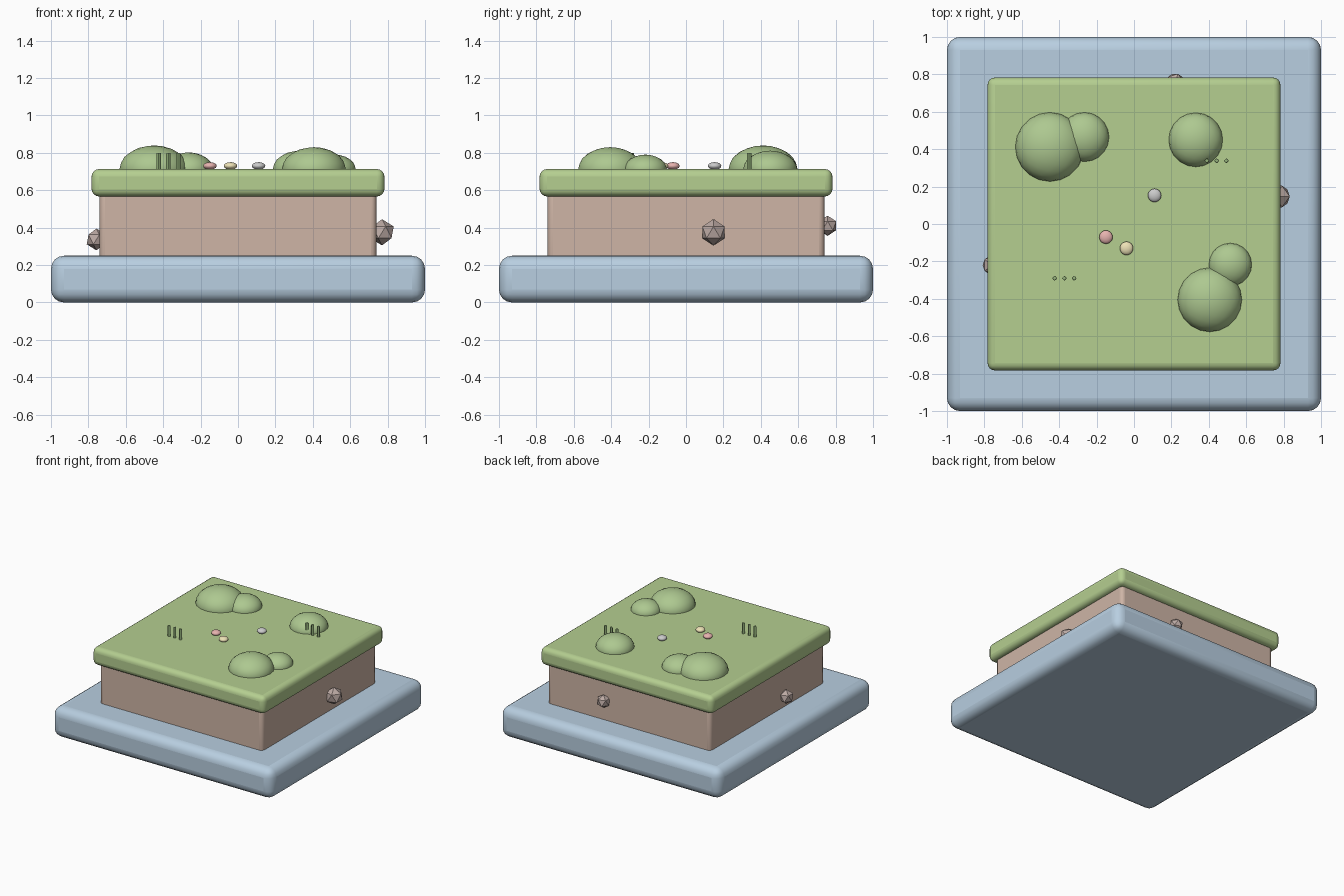
import bpy

if "Cube" in bpy.data.objects:
    bpy.data.objects.remove(bpy.data.objects["Cube"])


def finish(ob, name, mat, smooth=None):
    ob.name = name
    ob.data.materials.append(mat)
    if smooth is not None:
        bpy.ops.object.shade_smooth_by_angle(angle=smooth)
    return ob


def material(name, r, g, b):
    m = bpy.data.materials.new(name)
    m.diffuse_color = (r, g, b, 1)
    m.use_nodes = True
    m.node_tree.nodes["Principled BSDF"].inputs["Base Color"].default_value = m.diffuse_color
    return m


def slab(name, half, z0, z1, bevel, mat):
    bpy.ops.mesh.primitive_cube_add(size=1, location=(0, 0, (z0 + z1) / 2))
    ob = bpy.context.object
    ob.scale = (2 * half, 2 * half, z1 - z0)
    bpy.ops.object.transform_apply(location=False, rotation=False, scale=True)
    mod = ob.modifiers.new("rounded", 'BEVEL')
    mod.width = bevel
    mod.segments = 4
    return finish(ob, name, mat, 0.7)


def ball(name, x, y, z, r, rz, mat, sub, smooth=None):
    bpy.ops.mesh.primitive_ico_sphere_add(subdivisions=sub, radius=1, location=(x, y, z))
    ob = bpy.context.object
    ob.scale = (r, r, rz)
    bpy.ops.object.transform_apply(location=False, rotation=False, scale=True)
    return finish(ob, name, mat, smooth)


water = material("water", 0.48, 0.62, 0.75)
dirt = material("dirt", 0.62, 0.46, 0.38)
grass = material("grass", 0.46, 0.62, 0.28)
leaf = material("leaf", 0.42, 0.58, 0.28)
stone = material("stone", 0.50, 0.40, 0.37)
blade_mat = material("blade", 0.30, 0.45, 0.20)

# stacked tile layers
slab("water_base", 1.0, 0.0, 0.25, 0.07, water)
slab("dirt_block", 0.74, 0.2, 0.62, 0.03, dirt)
slab("grass_top", 0.783, 0.567, 0.713, 0.04, grass)

# bushes, half sunk in the grass
for i, (x, y, r) in enumerate([(-0.45, 0.412, 0.185), (-0.265, 0.465, 0.132),
                               (0.33, 0.45, 0.145), (0.405, -0.405, 0.172),
                               (0.515, -0.217, 0.115)]):
    ball(f"bush_{i + 1}", x, y, 0.71, r, r * 0.7, leaf, 3, 0.7)

# flowers
for name, x, y, col in [("pink", -0.15, -0.07, (0.80, 0.45, 0.43)),
                        ("yellow", -0.04, -0.13, (0.85, 0.76, 0.47)),
                        ("white", 0.11, 0.153, (0.85, 0.85, 0.83))]:
    ball(f"{name}_flower", x, y, 0.73, 0.036, 0.02, material(name, *col), 3, 0.7)

# tufts of square grass blades
for t, (cx, cy) in enumerate([(-0.372, -0.29), (0.442, 0.338)]):
    for k in (-1, 0, 1):
        bpy.ops.mesh.primitive_cylinder_add(vertices=4, radius=0.014, depth=0.1,
                                            location=(cx + k * 0.052, cy, 0.75))
        ob = bpy.context.object
        mod = ob.modifiers.new("rounded", 'BEVEL')
        mod.width = 0.005
        mod.segments = 2
        finish(ob, f"grass_blade_{t + 1}_{k + 2}", blade_mat)

# faceted rocks stuck in the dirt sides
for name, x, y, z, r in [("right_rock", 0.77, 0.147, 0.375, 0.07),
                         ("left_rock", -0.757, -0.22, 0.337, 0.058),
                         ("back_rock", 0.22, 0.757, 0.41, 0.054)]:
    ball(name, x, y, z, r, r, stone, 1)
